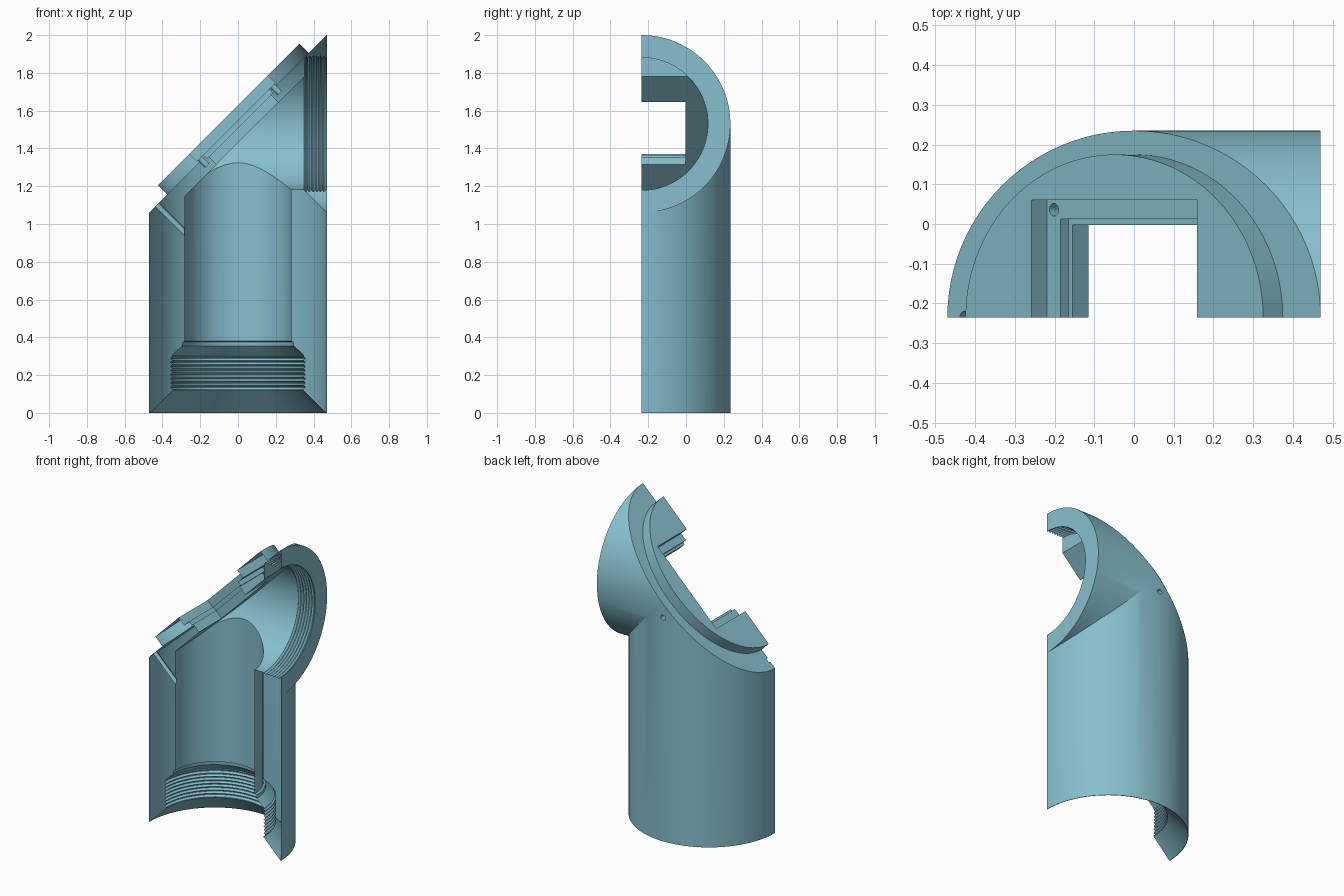
import bpy, bmesh
from math import sin, cos, pi, sqrt
from mathutils import Matrix, Vector

if "Cube" in bpy.data.objects:
    bpy.data.objects.remove(bpy.data.objects["Cube"], do_unlink=True)

SEG = 96
R = 0.47            # outer radius of both pipes
AXIS = 1.53         # height of the side pipe axis
S = 1 / sqrt(2)
# Frame of the slanted face: u up the slope, v along y, w outward
SLANT = Matrix(((S, 0, -S, 0), (0, 1, 0, 0), (S, 0, S, AXIS), (0, 0, 0, 1)))
SIDE = Matrix.Translation((0, 0, AXIS)) @ Matrix.Rotation(pi / 2, 4, 'Y')


def make(name, bm):
    bmesh.ops.recalc_face_normals(bm, faces=bm.faces)
    mesh = bpy.data.meshes.new(name)
    bm.to_mesh(mesh)
    bm.free()
    ob = bpy.data.objects.new(name, mesh)
    bpy.context.collection.objects.link(ob)
    return ob


def lathe(name, profile, matrix, clip=None):
    """Closed solid of revolution from (radius, height) points."""
    bm = bmesh.new()
    rings = []
    for r, h in profile:
        rings.append([bm.verts.new((r * cos(2 * pi * i / SEG), r * sin(2 * pi * i / SEG), h))
                      for i in range(SEG)])
    for a, b in zip(rings, rings[1:]):
        for i in range(SEG):
            j = (i + 1) % SEG
            bm.faces.new((a[i], a[j], b[j], b[i]))
    bm.faces.new(rings[0])
    bm.faces.new(rings[-1])
    bm.transform(matrix)
    if clip is not None:
        cut = bmesh.ops.bisect_plane(
            bm, geom=bm.verts[:] + bm.edges[:] + bm.faces[:], dist=1e-6,
            plane_co=SLANT @ Vector((0, 0, clip)), plane_no=(-S, 0, S), clear_outer=True)
        edges = [e for e in cut["geom_cut"] if isinstance(e, bmesh.types.BMEdge)]
        bmesh.ops.edgeloop_fill(bm, edges=edges)
    return make(name, bm)


def slant_box(name, half, w0, w1):
    bm = bmesh.new()
    bmesh.ops.create_cube(bm, size=1)
    bm.transform(SLANT @ Matrix.Translation((0, 0, (w0 + w1) / 2))
                 @ Matrix.Diagonal((2 * half, 2 * half, w1 - w0, 1)))
    return make(name, bm)


def rod(name, radius, w0, w1, matrix):
    bm = bmesh.new()
    bmesh.ops.create_cone(bm, cap_ends=True, segments=20, radius1=radius, radius2=radius,
                          depth=w1 - w0)
    bm.transform(matrix @ Matrix.Translation((0, 0, (w0 + w1) / 2)))
    return make(name, bm)


def threads(r_in, r_out, h0, h1, count):
    pitch = (h1 - h0) / count
    pts = []
    for i in range(count):
        h = h0 + i * pitch
        pts += [(r_in, h), (r_out, h + pitch * 0.45), (r_out, h + pitch * 0.6)]
    return pts + [(r_in, h1)]


def combine(target, tool, operation):
    mod = target.modifiers.new(operation.lower(), 'BOOLEAN')
    mod.operation = operation
    mod.solver = 'EXACT'
    mod.object = tool
    bpy.context.view_layer.objects.active = target
    bpy.ops.object.modifier_apply(modifier=mod.name)
    bpy.data.objects.remove(tool, do_unlink=True)


# Mitred elbow body: upright pipe, side pipe and slanted back
bm = bmesh.new()


def strip(p, q):
    bm.faces.new([bm.verts.new(c) for c in (p[0], p[1], q[1], q[0])])


for i in range(SEG):
    pts = [(R * cos(a), R * sin(a)) for a in (2 * pi * i / SEG, 2 * pi * (i + 1) / SEG)]
    strip([(x, y, 0) for x, y in pts], [(x, y, AXIS - abs(x)) for x, y in pts])
    if min(x for x, y in pts) > -1e-6:
        for s in (-1, 1):
            strip([(x, y, AXIS + s * x) for x, y in pts],
                  [(R, y, AXIS + s * x) for x, y in pts])
bmesh.ops.remove_doubles(bm, verts=bm.verts, dist=1e-5)
bmesh.ops.dissolve_degenerate(bm, edges=bm.edges, dist=1e-5)
bmesh.ops.holes_fill(bm, edges=[e for e in bm.edges if e.is_boundary], sides=0)
elbow = make("elbow_housing", bm)

# Raised oval plate on the slanted face
plate = lathe("oval_plate", [(1, -0.03), (1, 0.07)], SLANT @ Matrix.Diagonal((0.53, 0.41, 1, 1)))
combine(elbow, plate, 'UNION')

# Bores with threaded mouths
upright = [(0.507, -0.04), (0.347, 0.12)] + threads(0.347, 0.358, 0.125, 0.3, 8)
upright += [(0.35, 0.305), (0.297, 0.355), (0.295, 0.375), (0.283, 0.38), (0.283, 2.1)]
cutters = [
    lathe("upright_bore", upright, Matrix.Identity(4), clip=-0.0707),
    lathe("side_bore", [(0.35, -0.7), (0.35, 0.37)], SIDE, clip=-0.0707),
    lathe("side_threads", threads(0.351, 0.361, 0.35, 0.465, 6) + [(0.351, 0.52)], SIDE),
    # Square window with two stepped recesses
    slant_box("window", 0.233, -0.2, 0.2),
    slant_box("window_step", 0.247, -0.014, 0.2),
    slant_box("window_recess", 0.295, 0.014, 0.2),
    # Drilled holes
    rod("drain_hole", 0.015, -0.26, 0.1, SLANT @ Matrix.Translation((-0.605, 0, 0))),
    rod("back_hole", 0.016, -0.06, 0.1,
        Matrix.Translation((0, R, 1.44)) @ Matrix.Rotation(-pi / 2, 4, 'X')),
]
for u in (-0.271, 0.271):
    cutters.append(rod("screw_hole", 0.016, -0.04, 0.1,
                       SLANT @ Matrix.Translation((u, 0.271, 0))))
for c in cutters:
    c.hide_render = True
    combine(elbow, c, 'DIFFERENCE')

# Keep the back half as an open shell
bm = bmesh.new()
bm.from_mesh(elbow.data)
bmesh.ops.bisect_plane(bm, geom=bm.verts[:] + bm.edges[:] + bm.faces[:], dist=1e-5,
                       plane_co=(0, 0, 0), plane_no=(0, -1, 0), clear_outer=True)
bm.transform(Matrix.Translation((0, -R / 2, 0)))
bm.to_mesh(elbow.data)
bm.free()

# Colour and shading
mat = bpy.data.materials.new("pale_teal")
mat.use_nodes = True
color = (0.24, 0.52, 0.61, 1)
mat.diffuse_color = color
mat.node_tree.nodes["Principled BSDF"].inputs["Base Color"].default_value = color
elbow.data.materials.clear()
elbow.data.materials.append(mat)
for p in elbow.data.polygons:
    p.material_index = 0
bpy.ops.object.select_all(action='DESELECT')
elbow.select_set(True)
bpy.context.view_layer.objects.active = elbow
bpy.ops.object.shade_smooth_by_angle(angle=pi / 9)
